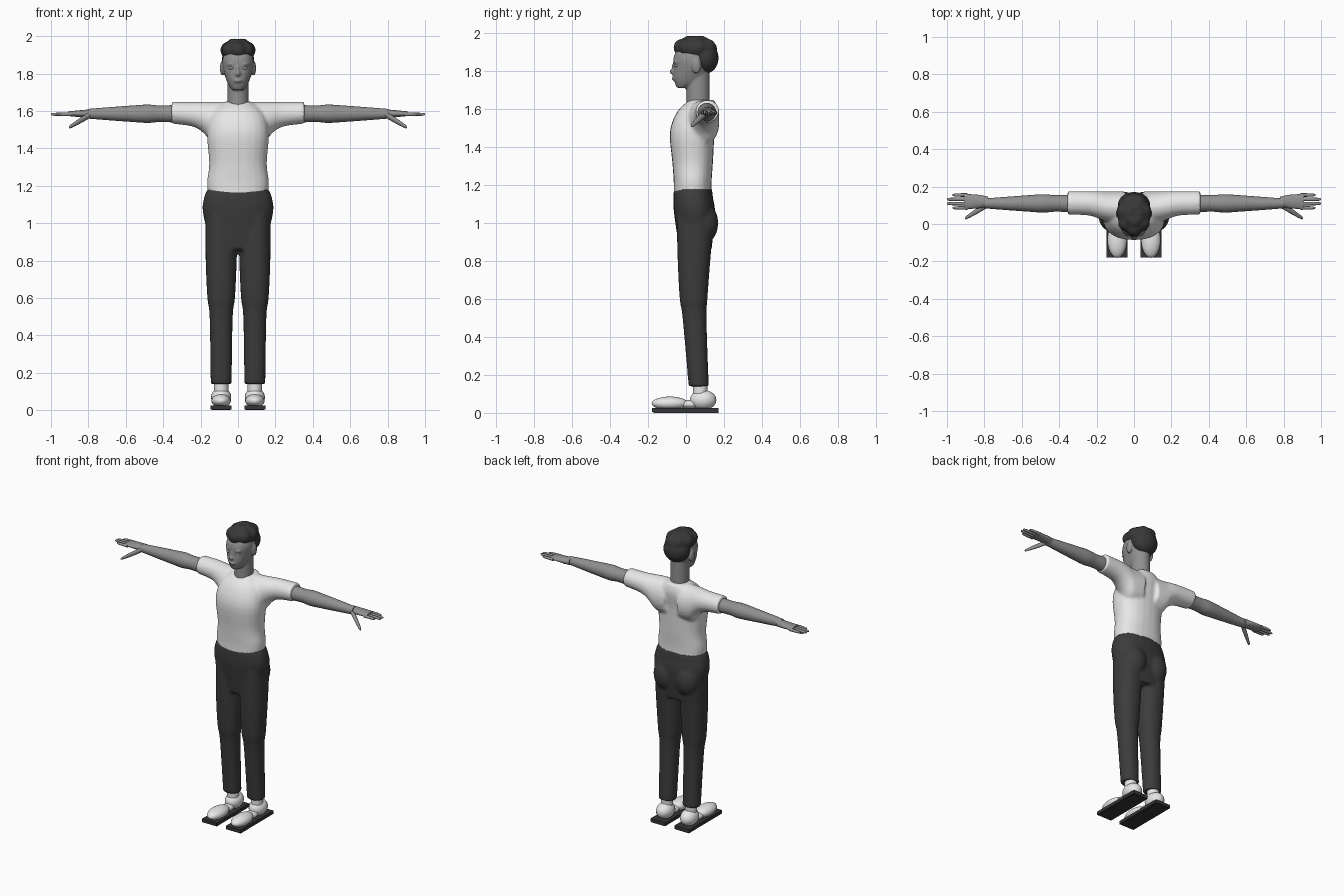
import bpy, bmesh, math
from mathutils import Matrix, Vector

SIDES = (-1, 1)

if "Cube" in bpy.data.objects:
    bpy.data.objects.remove(bpy.data.objects["Cube"])


def material(name, value):
    made = bpy.data.materials.new(name)
    made.use_nodes = True
    made.diffuse_color = (value, value, value, 1)
    shader = made.node_tree.nodes["Principled BSDF"]
    shader.inputs["Base Color"].default_value = made.diffuse_color
    return made


SKIN = material("skin grey", .28)
LIGHT = material("light cloth", .8)
TROUSERS = material("dark cloth", .045)
HAIR = material("dark hair", .04)
RUBBER = material("dark rubber", .035)


def spline(before, start, end, after, t):
    """Smooth curve value between start and end."""
    slope_in, slope_out = (end - before) / 2, (after - start) / 2
    bend = 3 * (end - start) - 2 * slope_in - slope_out
    twist = 2 * (start - end) + slope_in + slope_out
    return start + t * (slope_in + t * (bend + t * twist))


def squared(value, power):
    return math.copysign(abs(value) ** (2 / power), value)


def loft(bm, rings, along_x=False, side=1, power=2, segments=24, steps=4):
    """Smooth tube through rings of (position, centre, centre, radius, radius)."""
    padded = [rings[0], *rings, rings[-1]]
    path = [[spline(*values, k / steps) for values in zip(*padded[i:i + 4])]
            for i in range(len(rings) - 1) for k in range(steps)]
    path.append(rings[-1])
    loops = []
    for position, centre_u, centre_v, radius_u, radius_v in path:
        loop = []
        for k in range(segments):
            angle = math.tau * k / segments
            u = centre_u + radius_u * squared(math.cos(angle), power)
            v = centre_v + radius_v * squared(math.sin(angle), power)
            point = Vector((position, u, v)) if along_x else Vector((u, v, position))
            point.x *= side
            loop.append(bm.verts.new(point))
        loops.append(loop)
    for lower, upper in zip(loops, loops[1:]):
        for k in range(segments):
            bm.faces.new((lower[k], lower[k - 1], upper[k - 1], upper[k]))
    bm.faces.new(loops[0])
    bm.faces.new(loops[-1])


def placed(centre, size):
    return Matrix.Translation(centre) @ Matrix.Diagonal((*size, 1))


def ball(bm, centre, radii):
    bmesh.ops.create_uvsphere(bm, u_segments=24, v_segments=14, radius=1,
                              matrix=placed(centre, radii))


def plate(bm, centre, size):
    bmesh.ops.create_cube(bm, size=1, matrix=placed(centre, size))


def finish(bm, name, surface, mirror=False, voxel=None):
    """Make the object; mirror it or blend its pieces into one skin."""
    bmesh.ops.recalc_face_normals(bm, faces=bm.faces)
    mesh = bpy.data.meshes.new(name)
    bm.to_mesh(mesh)
    bm.free()
    mesh.materials.append(surface)
    part = bpy.data.objects.new(name, mesh)
    bpy.context.collection.objects.link(part)
    bpy.ops.object.select_all(action="DESELECT")
    bpy.context.view_layer.objects.active = part
    part.select_set(True)
    if mirror:
        part.modifiers.new("Mirror", "MIRROR").use_mirror_merge = False
    if voxel:
        blend = part.modifiers.new("Blend", "REMESH")
        blend.mode = "VOXEL"
        blend.voxel_size = voxel
        blend.use_smooth_shade = True
        soften = part.modifiers.new("Soften", "SMOOTH")
        soften.iterations = 4
        bpy.ops.object.shade_smooth()
    else:
        bpy.ops.object.shade_smooth_by_angle(angle=math.radians(50))


# Shirt: torso and both sleeves, level along the shoulders
bm = bmesh.new()
torso = ((1.15, .035, .16, .1), (1.22, .035, .165, .1), (1.32, .035, .154, .107),
         (1.48, .033, .165, .118), (1.59, .06, .14, .105), (1.65, .085, .07, .065))
loft(bm, [(z, 0, y, width, depth) for z, y, width, depth in torso], power=2.3)
shoulder_top = 1.648
sleeve = ((.05, .09, .12), (.13, .085, .115), (.18, .075, .085), (.24, .065, .066), (.355, .062, .058))
for side in SIDES:
    loft(bm, [(x, .175 - depth, shoulder_top - height, depth, height)
              for x, depth, height in sleeve], along_x=True, side=side)
finish(bm, "shirt", LIGHT, voxel=.009)

# Trousers: hips, seat and both legs
bm = bmesh.new()
hips = ((.86, .05, .14, .085), (1.05, .045, .187, .108), (1.13, .038, .183, .105), (1.18, .037, .165, .1))
leg = ((.14, .067, .056, .053), (.5, .045, .062, .063), (.6, .04, .074, .073),
       (.8, .042, .083, .086), (1.05, .05, .085, .1))
loft(bm, [(z, 0, y, width, depth) for z, y, width, depth in hips], power=2.3)
for side in SIDES:
    ball(bm, (side * .08, .09, 1), (.085, .08, .11))
    loft(bm, [(z, .09, y, width, depth) for z, y, width, depth in leg], side=side, power=2.2)
finish(bm, "trousers", TROUSERS, voxel=.009)

# Arms with palm, four fingers and a thumb
bm = bmesh.new()
arm_y, arm_z = .11, 1.585
arm = ((.33, .047), (.42, .044), (.48, .049), (.55, .045), (.7, .034), (.8, .026))
loft(bm, [(x, arm_y, arm_z, radius, radius) for x, radius in arm], along_x=True)
palm = ((.78, .026, .024), (.83, .036, .02), (.91, .041, .012))
loft(bm, [(x, arm_y + .01, arm_z, width, height) for x, width, height in palm], along_x=True)
for finger in range(4):
    y = .086 + finger * .023
    tip = 1 if finger in (1, 2) else .97
    loft(bm, [(x, y, arm_z - .003, radius, radius)
              for x, radius in ((.89, .01), (tip - .02, .0085), (tip, .004))],
         along_x=True, segments=10)
thumb = ((0, .017), (.5, .015), (.9, .01), (1, .004))
wrist, thumb_tip = Vector((.79, .1, 1.58)), Vector((.903, .03, 1.512))
loft(bm, [(*wrist.lerp(thumb_tip, t), radius, radius) for t, radius in thumb],
     along_x=True, segments=12)
finish(bm, "arms", SKIN, mirror=True)

# Head with neck, nose, lips, brows and ears
bm = bmesh.new()
loft(bm, [(z, 0, .063, .057, .062) for z in (1.6, 1.8)])
skull = ((1.713, -.02, .03, .028), (1.735, 0, .048, .058), (1.77, .018, .064, .086),
         (1.82, .03, .079, .095), (1.88, .036, .083, .1), (1.96, .04, .05, .06))
loft(bm, [(z, 0, y, width, depth) for z, y, width, depth in skull], power=2.2)
ball(bm, (0, -.066, 1.798), (.014, .022, .015))
ball(bm, (0, -.062, 1.82), (.009, .014, .028))
ball(bm, (0, -.064, 1.762), (.024, .012, .009))
for side in SIDES:
    ball(bm, (side * .084, .055, 1.828), (.013, .024, .04))
    ball(bm, (side * .032, -.045, 1.85), (.026, .022, .01))
finish(bm, "head", SKIN, voxel=.006)

# Eyes
bm = bmesh.new()
ball(bm, (.034, -.052, 1.829), (.017, .012, .007))
finish(bm, "eyes", LIGHT, mirror=True)

# Hair: crown, back of the head and a ring of wavy locks
bm = bmesh.new()
ball(bm, (0, .055, 1.918), (.09, .11, .066))
ball(bm, (0, .1, 1.87), (.088, .072, .083))
locks = 7
for lock in range(locks):
    angle = math.tau * lock / locks
    centre = Vector((.05 * math.sin(angle), .05 - .07 * math.cos(angle), 1.925))
    ball(bm, centre, (.046, .046, .046))
    ball(bm, centre.lerp((0, .05, 1.97), .5), (.04, .04, .04))
finish(bm, "hair", HAIR, voxel=.008)

# Shoes with rounded toe, instep and heel, and ankles
bm = bmesh.new()
foot_x = .09
ball(bm, (foot_x, -.085, .05), (.052, .096, .036))
ball(bm, (foot_x, .015, .045), (.036, .06, .022))
ball(bm, (foot_x, .09, .068), (.054, .07, .053))
loft(bm, [(z, foot_x, .075, .038, .038) for z in (.08, .2)])
finish(bm, "shoes", LIGHT, mirror=True)

# Soles: long front plate and shorter heel plate over a thin base
bm = bmesh.new()
plate(bm, (foot_x, -.076, .015), (.112, .208, .022))
plate(bm, (foot_x, .1, .015), (.112, .144, .022))
plate(bm, (foot_x, 0, .006), (.1, .34, .012))
finish(bm, "soles", RUBBER, mirror=True)
